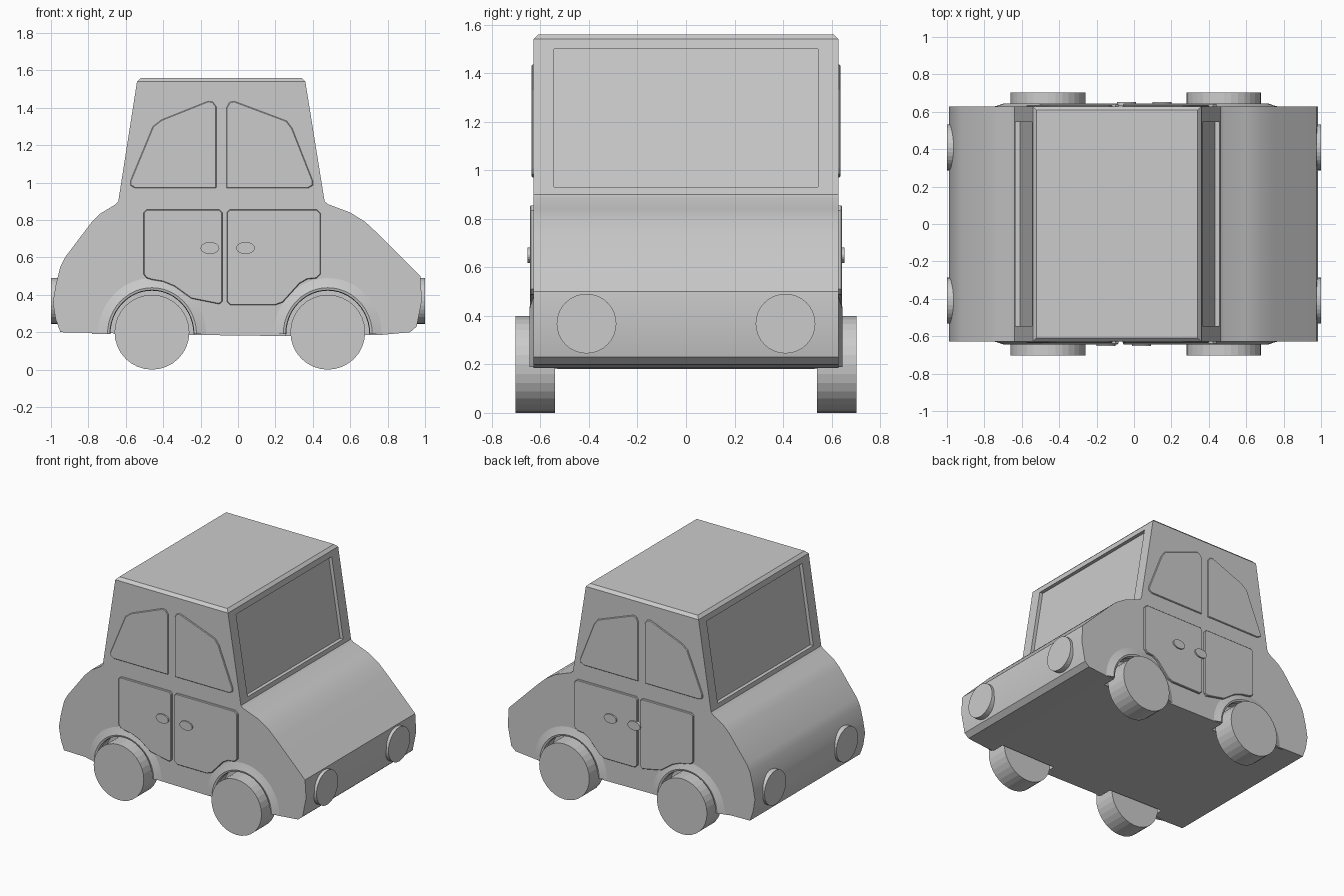
import bpy, bmesh
from math import sin, cos, pi

if "Cube" in bpy.data.objects:
    bpy.data.objects.remove(bpy.data.objects["Cube"])


def make_object(name, bm):
    bmesh.ops.recalc_face_normals(bm, faces=bm.faces[:])
    mesh = bpy.data.meshes.new(name)
    bm.to_mesh(mesh)
    bm.free()
    ob = bpy.data.objects.new(name, mesh)
    bpy.context.collection.objects.link(ob)
    return ob


def prism(pts, lo, hi, axis='y'):
    """Extrude a 2D profile along y (profile in xz) or x (profile in yz)."""
    bm = bmesh.new()
    place = (lambda a, b, t: (a, t, b)) if axis == 'y' else (lambda a, b, t: (t, a, b))
    ends = [[bm.verts.new(place(a, b, t)) for a, b in pts] for t in (lo, hi)]
    n = len(pts)
    for ring in ends:
        bm.faces.new(ring)
    for i in range(n):
        j = (i + 1) % n
        bm.faces.new((ends[0][i], ends[0][j], ends[1][j], ends[1][i]))
    return bm


def ellipse(cx, cz, rx, rz, n=32):
    return [(cx + rx * cos(2 * pi * i / n), cz + rz * sin(2 * pi * i / n)) for i in range(n)]


def mirror_y(ob):
    ob.modifiers.new("Mirror", 'MIRROR').use_axis = (False, True, False)


def activate(ob):
    bpy.ops.object.select_all(action='DESELECT')
    ob.select_set(True)
    bpy.context.view_layer.objects.active = ob


def cut(ob, bm):
    cutter = make_object("cutter", bm)
    cutter.hide_render = True
    mod = ob.modifiers.new("Cut", 'BOOLEAN')
    mod.operation, mod.solver, mod.object = 'DIFFERENCE', 'EXACT', cutter
    activate(ob)
    bpy.ops.object.modifier_apply(modifier=mod.name)
    bpy.data.objects.remove(cutter)


WHEELS = {"rear": -0.46, "front": 0.48}

# Body and cabin from one side profile, with a chamfered roof
profile = [(-0.95, 0.20), (-0.975, 0.27), (-0.99, 0.36), (-0.975, 0.45), (-0.95, 0.55),
           (-0.925, 0.60), (-0.785, 0.785), (-0.735, 0.835), (-0.66, 0.88), (-0.64, 0.90),
           (-0.54, 1.54), (0.36, 1.54), (0.463, 0.90), (0.48, 0.885), (0.60, 0.84),
           (0.68, 0.79), (0.75, 0.725), (0.975, 0.50), (0.983, 0.37), (0.955, 0.23),
           (0.92, 0.20), (0.76, 0.185), (0.20, 0.18), (-0.20, 0.185)]
bm = prism(profile, -0.628, 0.628)
bm.normal_update()
bmesh.ops.recalc_face_normals(bm, faces=bm.faces[:])
roof = max(bm.faces, key=lambda f: f.calc_center_median().z)
bmesh.ops.inset_region(bm, faces=[roof], thickness=0.028)
for v in roof.verts:
    v.co.z += 0.02
body = make_object("body", bm)

# Wheel wells
for x in WHEELS.values():
    for s in (1, -1):
        cut(body, prism(ellipse(x, 0.205, 0.225, 0.225, 40), s * 0.53, s * 0.8))

# Recessed windscreen and back window
for bottom, top, out in ((0.458, 0.366, 1), (-0.635, -0.546, -1)):
    recess = [(bottom - out * 0.025, 0.93), (bottom + out * 0.1, 0.93),
              (top + out * 0.1, 1.50), (top - out * 0.025, 1.50)]
    cut(body, prism(recess, -0.545, 0.545))
activate(body)
bpy.ops.object.shade_smooth_by_angle(angle=0.4)

# Raised doors and side windows
panels = {
    "rear_door": (0.643, [(-0.505, 0.84), (-0.505, 0.51), (-0.49, 0.49), (-0.46, 0.48),
                          (-0.40, 0.47), (-0.34, 0.445), (-0.25, 0.38), (-0.10, 0.35),
                          (-0.083, 0.365), (-0.083, 0.84), (-0.098, 0.855), (-0.49, 0.855)]),
    "front_door": (0.643, [(-0.06, 0.84), (-0.06, 0.365), (-0.04, 0.345), (0.20, 0.345),
                           (0.24, 0.36), (0.33, 0.46), (0.37, 0.483), (0.42, 0.488),
                           (0.442, 0.51), (0.442, 0.835), (0.422, 0.855), (-0.045, 0.855)]),
    "rear_side_window": (0.636, [(-0.55, 0.97), (-0.575, 0.985), (-0.575, 1.01), (-0.455, 1.30),
                                 (-0.41, 1.335), (-0.16, 1.435), (-0.135, 1.432),
                                 (-0.115, 1.405), (-0.115, 0.97)]),
    "front_side_window": (0.636, [(0.375, 0.97), (0.40, 0.985), (0.40, 1.01), (0.29, 1.29),
                                  (0.26, 1.33), (-0.02, 1.435), (-0.045, 1.43),
                                  (-0.062, 1.40), (-0.062, 0.97)]),
}
for name, (depth, pts) in panels.items():
    ob = make_object(name, prism(pts, -0.61, -depth))
    bevel = ob.modifiers.new("Bevel", 'BEVEL')
    bevel.width, bevel.segments, bevel.angle_limit = 0.004, 1, 1.2
    mirror_y(ob)

# Door handles
for side, s in (("right", -1), ("left", 1)):
    for i, x in enumerate((-0.15, 0.04)):
        make_object(f"{side}_door_handle_{i + 1}",
                    prism(ellipse(-s * x, 0.65, 0.05, 0.032, 24), s * 0.63, s * 0.653))

# Flared wheel arches and wheels
for end, x in WHEELS.items():
    bm = bmesh.new()
    section = [(0.32, -0.62), (0.27, -0.633), (0.238, -0.644), (0.225, -0.64), (0.222, -0.61)]
    n = 24
    rings = [[bm.verts.new((x + r * cos(pi * i / n), y, 0.19 + (r + 0.01) * sin(pi * i / n)))
              for r, y in section] for i in range(n + 1)]
    for a, b in zip(rings, rings[1:]):
        for k in range(len(section)):
            m = (k + 1) % len(section)
            bm.faces.new((a[k], a[m], b[m], b[k]))
    bm.faces.new(rings[0])
    bm.faces.new(rings[-1])
    arch = make_object(f"{end}_wheel_arch", bm)
    activate(arch)
    bpy.ops.object.shade_smooth_by_angle(angle=0.5)
    mirror_y(arch)

    wheel = make_object(f"{end}_wheels", prism(ellipse(x, 0.2, 0.2, 0.2), -0.703, -0.54))
    mirror_y(wheel)

# Head and tail lights
for name, x0, x1 in (("headlights", 0.90, 1.0), ("tail_lights", -0.90, -1.0)):
    mirror_y(make_object(name, prism(ellipse(-0.41, 0.368, 0.123, 0.123), x0, x1, 'x')))
